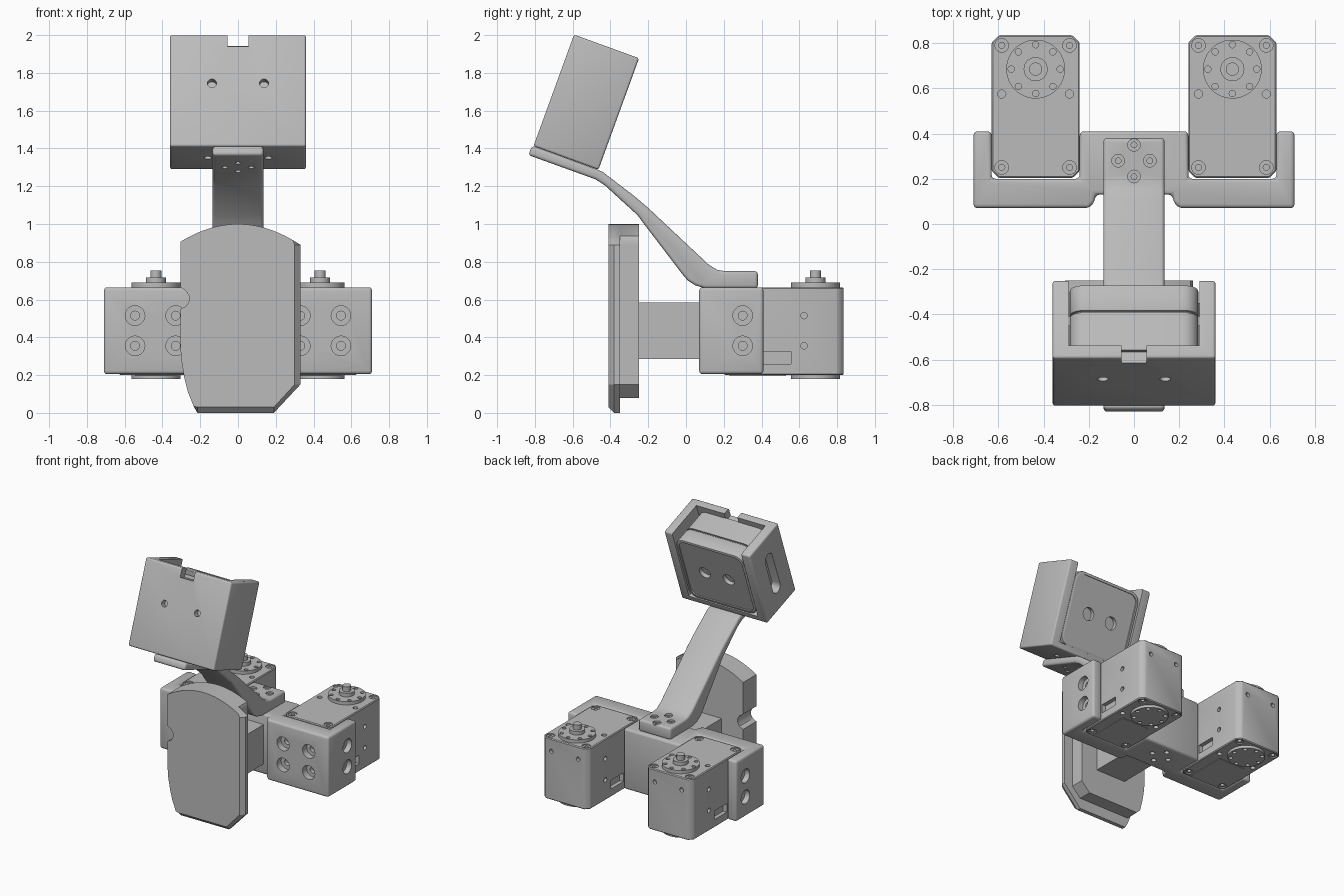
import bpy, bmesh, math
from mathutils import Matrix, Vector

if "Cube" in bpy.data.objects:
    bpy.data.objects.remove(bpy.data.objects["Cube"])

GREY = (0.5, 0.5, 0.5, 1)
mat = bpy.data.materials.new("plain grey")
mat.use_nodes = True
mat.diffuse_color = GREY
mat.node_tree.nodes["Principled BSDF"].inputs["Base Color"].default_value = GREY

TILT = math.radians(-20)
HEAD_AT = Vector((0, -0.528, 1.645))
AXES = {"x": Vector((1, 0, 0)), "y": Vector((0, 1, 0)), "z": Vector((0, 0, 1))}


def make(name, bm):
    bmesh.ops.recalc_face_normals(bm, faces=bm.faces)
    me = bpy.data.meshes.new(name)
    bm.to_mesh(me)
    bm.free()
    me.materials.append(mat)
    ob = bpy.data.objects.new(name, me)
    bpy.context.collection.objects.link(ob)
    return ob


def apply(ob, mod):
    with bpy.context.temp_override(object=ob, active_object=ob, selected_objects=[ob]):
        bpy.ops.object.modifier_apply(modifier=mod.name)


def smooth(ob):
    ob.data.shade_smooth()
    ob.data.set_sharp_from_angle(angle=math.radians(32))
    return ob


def bevel(ob, width, segments=3):
    m = ob.modifiers.new("bevel", "BEVEL")
    m.width, m.segments, m.limit_method = width, segments, "ANGLE"
    m.angle_limit = math.radians(35)
    apply(ob, m)


def loft(name, rings):
    """Skin closed rings of points and cap both ends."""
    bm = bmesh.new()
    loops = [[bm.verts.new(p) for p in ring] for ring in rings]
    n = len(loops[0])
    for a, b in zip(loops, loops[1:]):
        for i in range(n):
            bm.faces.new((a[i], a[(i + 1) % n], b[(i + 1) % n], b[i]))
    bm.faces.new(loops[0])
    bm.faces.new(loops[-1])
    return make(name, bm)


def prism(name, pts, lo, hi, axis):
    place = {"x": lambda p, t: (t, p[0], p[1]),
             "y": lambda p, t: (p[0], t, p[1]),
             "z": lambda p, t: (p[0], p[1], t)}[axis]
    return loft(name, [[place(p, t) for p in pts] for t in (lo, hi)])


def box(name, x0, x1, y0, y1, z0, z1):
    return prism(name, [(x0, y0), (x1, y0), (x1, y1), (x0, y1)], z0, z1, "z")


def cyl(name, at, r, depth, axis="z", seg=32, tilt=0):
    bm = bmesh.new()
    bmesh.ops.create_cone(bm, cap_ends=True, segments=seg, radius1=r, radius2=r, depth=depth)
    turn = AXES["z"].rotation_difference(AXES[axis]).to_matrix().to_4x4()
    bm.transform(Matrix.Translation(at) @ Matrix.Rotation(tilt, 4, "X") @ turn)
    return make(name, bm)


def cut(ob, cutters):
    for c in cutters:
        m = ob.modifiers.new("cut", "BOOLEAN")
        m.operation, m.solver, m.object = "DIFFERENCE", "EXACT", c
        apply(ob, m)
        bpy.data.objects.remove(c)


def hole(at, r, depth, axis="z", tilt=0):
    return cyl("cutter", at, r, depth, axis, 20, tilt)


def screw(at, r, axis, sink):
    """Counterbore plus a deeper narrow hole."""
    return [hole(at, r, 2 * sink, axis), hole(at, r * 0.45, 2 * sink + 0.06, axis)]


# Servo bracket: two open pockets around a solid middle
half = [(0.17, 0.13), (0.175, 0.095), (0.2, 0.07), (0.71, 0.07), (0.71, 0.41),
        (0.63, 0.41), (0.63, 0.2), (0.24, 0.2), (0.24, 0.41)]
outline = half + [(-x, y) for x, y in reversed(half)]
bracket = prism("servo_bracket", outline, 0.205, 0.665, "z")
bevel(bracket, 0.022)
cuts = []
for s in (-1, 1):
    for z in (0.355, 0.515):
        for x in (0.33, 0.545):
            cuts += screw((s * x, 0.07, z), 0.052, "y", 0.05)
        cuts += screw((s * 0.71, 0.3, z), 0.052, "x", 0.04)
PAD_HOLES = [(0, 0.35), (0, 0.21), (0.07, 0.28), (-0.07, 0.28)]
cuts += [hole((x, y, 0.205), 0.018, 0.06) for x, y in PAD_HOLES]
cut(bracket, cuts)
smooth(bracket)

# Servos with horns
for s, side in ((1, "left"), (-1, "right")):
    cx, c = s * 0.435, 0.032
    x0, x1, y0, y1 = cx - 0.195, cx + 0.195, 0.203, 0.835
    body = prism(side + "_servo", [(x0 + c, y0), (x1 - c, y0), (x1, y0 + c), (x1, y1 - c),
                 (x1 - c, y1), (x0 + c, y1), (x0, y1 - c), (x0, y0 + c)], 0.2, 0.665, "z")
    bevel(body, 0.006, 1)
    cuts = []
    for dx in (-0.15, 0.15):
        for z in (0.2, 0.665):
            for y in (0.25, 0.79):
                cuts += screw((cx + dx, y, z), 0.03, "z", 0.008)
            cuts.append(hole((cx + dx, 0.575, z), 0.018, 0.05))
        cuts.append(hole((cx + dx * 0.75, y1, 0.57), 0.016, 0.05, "y"))
    for x in (x0, x1):
        cuts += [hole((x, 0.625, z), 0.017, 0.05, "x") for z in (0.355, 0.515)]
        cuts.append(box("cutter", x - 0.03, x + 0.03, 0.41, 0.555, 0.26, 0.325))
    cut(body, cuts)
    smooth(body)
    box(side + "_servo_base_panel", cx - 0.11, cx + 0.11, 0.23, 0.53, 0.196, 0.202)

    for name, z, d in (("_top_horn", 0.677, 0.026), ("_bottom_horn", 0.191, 0.022)):
        horn = cyl(side + name, (cx, 0.685, z), 0.13, d, seg=48)
        face = z + d / 2 if z > 0.4 else z - d / 2
        cut(horn, [hole((cx + 0.108 * math.cos(k * math.pi / 4),
                         0.685 + 0.108 * math.sin(k * math.pi / 4), face), 0.014, 0.03)
                   for k in range(8)])
        smooth(horn)
    smooth(cyl(side + "_horn_hub", (cx, 0.685, 0.695), 0.053, 0.045))
    smooth(cyl(side + "_horn_screw", (cx, 0.685, 0.72), 0.029, 0.07))

# Chest plate: arched top, notch on one side, bevelled rim and raised back
arc = [(-0.305 + 0.635 * i / 16, 1 - 1.01 * (-0.305 + 0.635 * i / 16) ** 2) for i in range(17)]
plate = arc + [(0.33, 0.15), (0.19, 0), (-0.215, 0), (-0.235, 0.035), (-0.265, 0.11),
               (-0.285, 0.19), (-0.3, 0.28), (-0.305, 0.35), (-0.305, 0.55), (-0.275, 0.565),
               (-0.26, 0.59), (-0.26, 0.62), (-0.275, 0.645), (-0.305, 0.665)]
steps = [(-0.41, 0.3, 0.03), (-0.38, 1, 0), (-0.35, 1, 0), (-0.35, 0.26, 0.08), (-0.25, 0.26, 0.08)]
smooth(loft("chest_plate", [[(min(x, xm), y, max(z, zm)) for x, z in plate] for y, xm, zm in steps]))
box("chest_connector", -0.125, 0.125, -0.26, 0.14, 0.285, 0.585)

# Neck arm, swept across its side profile
neck = prism("neck_arm", [
    (0.38, 0.66), (0.38, 0.75), (0.21, 0.75), (0.165, 0.757), (0.12, 0.785), (-0.2, 1.085),
    (-0.27, 1.145), (-0.44, 1.275), (-0.465, 1.287), (-0.815, 1.415), (-0.835, 1.365),
    (-0.48, 1.237), (-0.43, 1.205), (-0.255, 1.045), (-0.23, 1.01), (-0.02, 0.735),
    (0.01, 0.7), (0.05, 0.675), (0.1, 0.66)], -0.135, 0.135, "x")
bevel(neck, 0.016)
cuts = []
for x, y in PAD_HOLES:
    cuts += screw((x, y, 0.75), 0.028, "z", 0.012)
cuts += [hole((x, y, 1.3 - 0.364 * (y + 0.655)), 0.016, 0.05, "z", TILT)
         for x, y in ((0.07, -0.655), (-0.07, -0.655), (0, -0.715), (0, -0.595))]
cut(neck, cuts)
smooth(neck)


def mount_on_head(ob):
    ob.location = HEAD_AT
    ob.rotation_euler = (TILT, 0, 0)
    smooth(ob)


# Head case: front, floor and two side walls, open at the back and top
case = box("head_case", -0.36, 0.36, -0.183, 0.183, -0.314, 0.314)
bevel(case, 0.012)
slot = [(0.045 * math.cos(a), (0.13 if a < 3.1 else -0.13) + 0.045 * math.sin(a))
        for a in [math.pi * k / 8 for k in range(8)] + [math.pi * (1 + k / 8) for k in range(9)]]
cut(case, [box("cutter", -0.29, 0.29, -0.125, 0.3, -0.27, 0.5),
           prism("cutter", slot, -0.4, -0.25, "x"),
           box("cutter", -0.055, 0.055, -0.3, -0.1, 0.247, 0.5),
           hole((0.138, -0.18, 0.04), 0.024, 0.08, "y"),
           hole((-0.138, -0.18, 0.04), 0.024, 0.08, "y"),
           hole((0.16, 0, -0.314), 0.02, 0.06),
           hole((-0.16, 0, -0.314), 0.02, 0.06)])
mount_on_head(case)


def rounded(w, h, r):
    """Rounded rectangle in the x-z plane."""
    return [(sx * (w - r) + r * math.cos(a), sz * (h - r) + r * math.sin(a))
            for q, (sx, sz) in enumerate(((1, 1), (-1, 1), (-1, -1), (1, -1)))
            for a in [(q + k / 6) * math.pi / 2 for k in range(7)]]


# Camera in the case: front shell, rear shell, recessed rear panel with two lenses
shell = prism("camera_front_shell", rounded(0.285, 0.27, 0.07), -0.13, 0.048, "y")
rear = prism("camera_rear_shell", rounded(0.285, 0.27, 0.07), 0.056, 0.178, "y")
core = prism("camera_core", rounded(0.275, 0.26, 0.065), 0.02, 0.08, "y")
bevel(rear, 0.008, 2)
cut(rear, [prism("cutter", rounded(0.265, 0.25, 0.06), 0.17, 0.3, "y")]
    + [hole((x, 0.17, 0), 0.046, 0.06, "y") for x in (-0.1, 0.1)])
for part in (shell, rear, core):
    mount_on_head(part)
